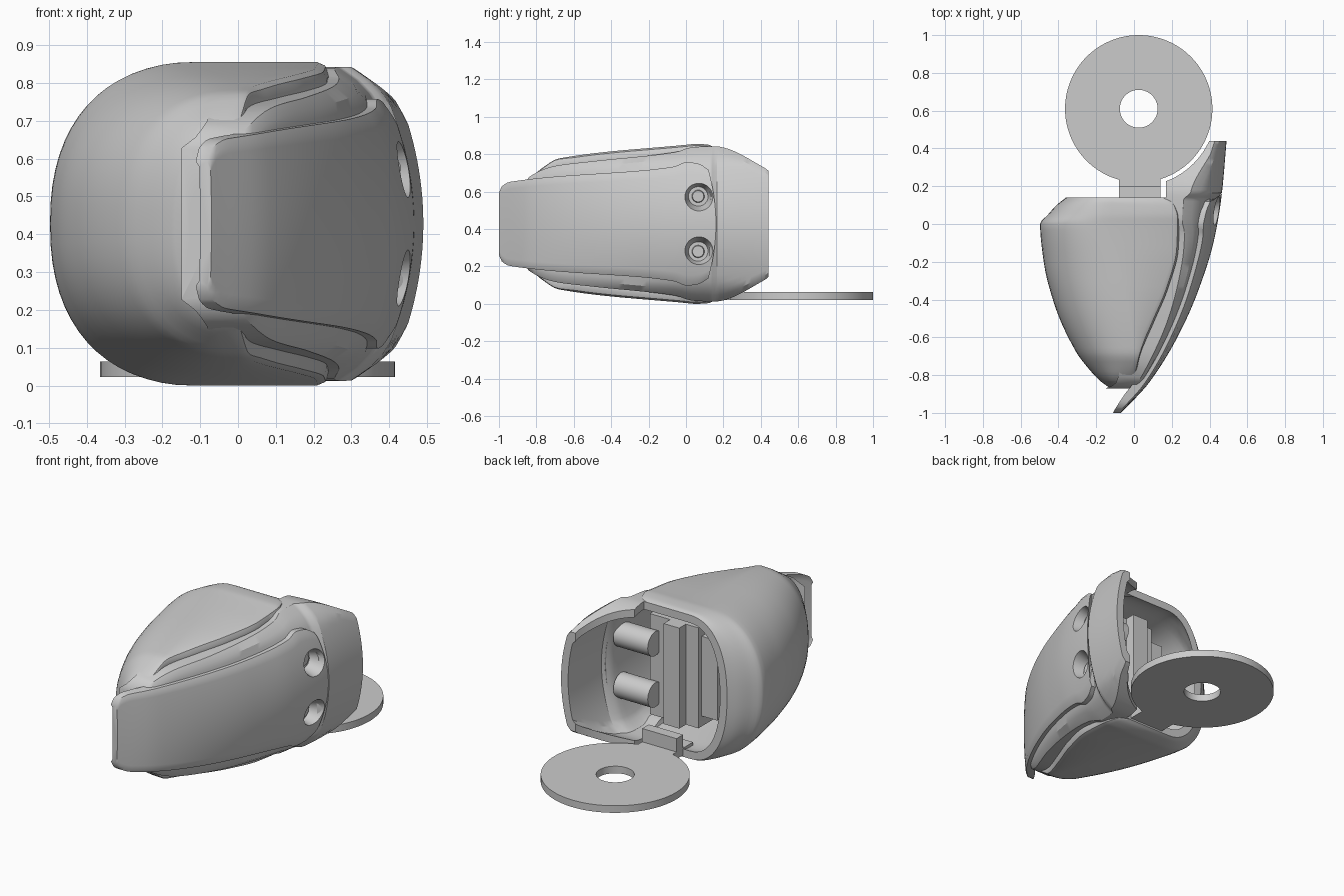
import bpy, bmesh, math

if "Cube" in bpy.data.objects:
    bpy.data.objects.remove(bpy.data.objects["Cube"])

ZC = 0.4275  # mid height, the shell mirrors about it
grey = bpy.data.materials.new("warm_grey")
grey.diffuse_color = (0.6, 0.6, 0.6, 1)
grey.use_nodes = True
grey.node_tree.nodes["Principled BSDF"].inputs["Base Color"].default_value = grey.diffuse_color


def curve(*pts):
    """Smooth monotone curve through (y, value) points, clamped at the ends."""
    ys, vs = [p[0] for p in pts], [p[1] for p in pts]
    d = [(vs[i + 1] - vs[i]) / (ys[i + 1] - ys[i]) for i in range(len(pts) - 1)]
    m = [d[0]] + [2 * a * b / (a + b) if a * b > 0 else 0 for a, b in zip(d, d[1:])] + [d[-1]]

    def f(y):
        if y <= ys[0]:
            return vs[0]
        if y >= ys[-1]:
            return vs[-1]
        i = max(k for k in range(len(ys) - 1) if ys[k] <= y)
        w = ys[i + 1] - ys[i]
        t = (y - ys[i]) / w
        return ((2*t**3 - 3*t*t + 1) * vs[i] + (t**3 - 2*t*t + t) * w * m[i]
                + (3*t*t - 2*t**3) * vs[i + 1] + (t**3 - t*t) * w * m[i + 1])
    return f


def finish(bm, name, angle=30):
    bmesh.ops.recalc_face_normals(bm, faces=bm.faces)
    me = bpy.data.meshes.new(name)
    bm.to_mesh(me)
    bm.free()
    me.materials.append(grey)
    ob = bpy.data.objects.new(name, me)
    bpy.context.collection.objects.link(ob)
    smooth(ob, angle)
    return ob


def smooth(ob, angle=30):
    bpy.ops.object.select_all(action='DESELECT')
    ob.select_set(True)
    bpy.context.view_layer.objects.active = ob
    bpy.ops.object.shade_smooth_by_angle(angle=math.radians(angle))


def loft(name, ys, section):
    """Closed skin through the sections found at each y."""
    bm = bmesh.new()
    rings = [[bm.verts.new(p) for p in section(y)] for y in ys]
    n = len(rings[0])
    for a, b in zip(rings, rings[1:]):
        for i in range(n):
            j = (i + 1) % n
            bm.faces.new((a[i], a[j], b[j], b[i]))
    bm.faces.new(rings[0])
    bm.faces.new(rings[-1][::-1])
    return finish(bm, name)


def box(name, x0, x1, y0, y1, z0, z1):
    bm = bmesh.new()
    bmesh.ops.create_cube(bm, size=1)
    for v in bm.verts:
        v.co = ((x0 + x1) / 2 + v.co.x * (x1 - x0), (y0 + y1) / 2 + v.co.y * (y1 - y0),
                (z0 + z1) / 2 + v.co.z * (z1 - z0))
    return finish(bm, name)


def cylinder(name, loc, r1, r2, depth, along_x=False, seg=64):
    bm = bmesh.new()
    bmesh.ops.create_cone(bm, cap_ends=True, segments=seg, radius1=r1, radius2=r2, depth=depth)
    for v in bm.verts:
        x, y, z = v.co
        v.co = (loc[0] + z, loc[1] + y, loc[2] - x) if along_x else (loc[0] + x, loc[1] + y, loc[2] + z)
    return finish(bm, name)


def boolean(ob, tool, op='DIFFERENCE', keep=False):
    mod = ob.modifiers.new("cut", 'BOOLEAN')
    mod.operation, mod.object, mod.solver = op, tool, 'EXACT'
    bpy.context.view_layer.objects.active = ob
    bpy.ops.object.modifier_apply(modifier=mod.name)
    if not keep:
        bpy.data.objects.remove(tool)


def span(a, b, n):
    return [a + (b - a) * i / n for i in range(n + 1)]


# Outlines along the depth
left = curve((-.87, -.13), (-.86, -.14), (-.83, -.18), (-.76, -.245), (-.68, -.305), (-.43, -.42),
             (-.2, -.478), (0, -.497), (.05, -.455), (.1, -.41), (.14, -.36))
right = curve((-.87, -.06), (-.86, -.03), (-.83, 0), (-.7, .03), (-.53, .1), (-.34, .18),
              (-.13, .235), (.03, .24), (.1, .22), (.14, .18))
crown = curve((-.87, -.09), (-.86, -.08), (-.83, -.06), (-.7, 0), (-.3, -.06), (0, -.12), (.14, -.12))
height = curve((-.87, .1), (-.86, .16), (-.83, .24), (-.76, .305), (-.68, .35), (0, .423),
               (.05, .4275), (.12, .424), (.14, .415))
outer = curve((-1, -.07), (-.99, -.06), (-.84, .08), (-.58, .24), (-.34, .345), (-.08, .425), (.16, .465), (.44, .49))
bend = curve((-1, .2), (-.5, .7), (.1, 1), (.44, .9))
wing_h = curve((-.87, .2), (-.84, .25), (-.7, .31), (-.5, .335), (-.05, .385), (.03, .41),
               (.15, .415), (.42, .3), (.44, .285))
plate_h = curve((-1, .165), (-.985, .2), (-.94, .225), (-.05, .306), (.03, .33), (.1, .322), (.16, .29))
sink = curve((-.87, .03), (.13, .03), (.165, 0), (.44, 0))


def body_section(y, inset=0):
    a, b, c, h = left(y) + inset, right(y) - inset, crown(y), height(y) - inset
    pts = []
    for i in range(33):
        t = math.pi / 2 + math.pi * i / 32
        co, si = abs(math.cos(t)) ** .87, math.copysign(abs(math.sin(t)) ** .87, math.sin(t))
        pts.append((c - (c - a) * co, y, ZC + h * si))
    r = min(.03, (b - c) * .4)
    side = [(b - r, h), (b - .3 * r, h - .3 * r), (b, h - r)]
    return pts + [(x, y, ZC - z) for x, z in side] + [(x, y, ZC + z) for x, z in side[::-1]]


def bulge(y, dz):
    dz = abs(dz)
    return bend(y) * (.07 * (dz / .33) ** 2 + max(0, dz - .33) * .5)


def wing_section(y, inset=0):
    h = wing_h(y) - inset
    wl = .17 if y > .14 else right(y) - .09
    if inset:
        wl = 0
    edge = outer(y) - sink(y) - inset
    pts = [(wl, y, ZC + h), (wl, y, ZC - h)]
    for i in range(25):
        dz = h * (-1 + i / 12)
        x = edge - bulge(y, dz)
        pts.append((max(x - (.015 if i in (0, 24) else 0), wl + .005), y, ZC + dz))
    return pts


def plate_section(y):
    h = plate_h(y)
    thick = .03 + .03 * min(1, (y + 1) / .1)
    face, back = [], []
    for i in range(25):
        u = -1 + i / 12
        yy = y - .04 * u * u * max(0, (y + .2) / .36)
        x = outer(y) - bulge(y, u * h) - (.008 if i in (0, 24) else 0)
        face.append((x, yy, ZC + u * h))
        back.append((x - thick, yy, ZC + u * h))
    return face + back[::-1]


# Hollow shell: rounded body joined to the swept wing
shell = loft("shell", [-.87, -.865, -.86, -.85, -.84] + span(-.83, -.03, 32)
             + span(0, .14, 10), body_section)
wing = loft("wing", [-.87, -.855] + span(-.84, .12, 32) + [.13, .139, .141, .15, .165]
            + span(.18, .42, 10) + [.43, .44], wing_section)
boolean(shell, wing, 'UNION')
body_cavity = loft("body_cavity", span(-.6, .14, 24) + [.3], lambda y: body_section(y, .045))
boolean(shell, body_cavity)
wing_cavity = loft("wing_cavity", span(-.4, .44, 28) + [.6], lambda y: wing_section(y, .045))
boolean(shell, wing_cavity)
boolean(shell, cylinder("ring_clearance", (.025, .61, .43), .41, .41, 2, seg=96))

# Outer cover plate
plate = loft("cover_plate", [-1, -.995, -.985, -.97, -.955, -.94] + span(-.92, -.06, 30)
             + span(-.04, .16, 12), plate_section)

# Screw holes with bosses behind them
for z in (.28, .575):
    hole = cylinder("hole_cutter", (.41, .065, z), .045, .085, .12, True)
    boolean(plate, hole, keep=True)
    boolean(shell, hole)
    cylinder("screw_boss", (.26, .065, z), .07, .07, .22, True)
    cylinder("screw_head", (.375, .065, z), .035, .03, .02, True, 32)
smooth(shell)
smooth(plate)

# Inner mechanism block with stepped ridges
box("inner_block", -.1, .21, -.3, .03, .14, .72)
box("block_ridge", -.02, .08, -.2, .09, .14, .72)
box("block_step", -.2, -.1, -.3, 0, .2, .66)
box("side_block", -.3, -.2, -.3, -.04, .27, .6)

# Flat ring with its connecting tab
ring = cylinder("ring", (.025, .61, .0425), .39, .39, .041, seg=96)
boolean(ring, cylinder("ring_hole", (.025, .61, .0425), .1, .1, .2))
smooth(ring)
box("ring_tab", -.08, .14, .05, .24, .022, .063)
box("tab_hook", -.08, .14, .14, .2, .03, .14)
